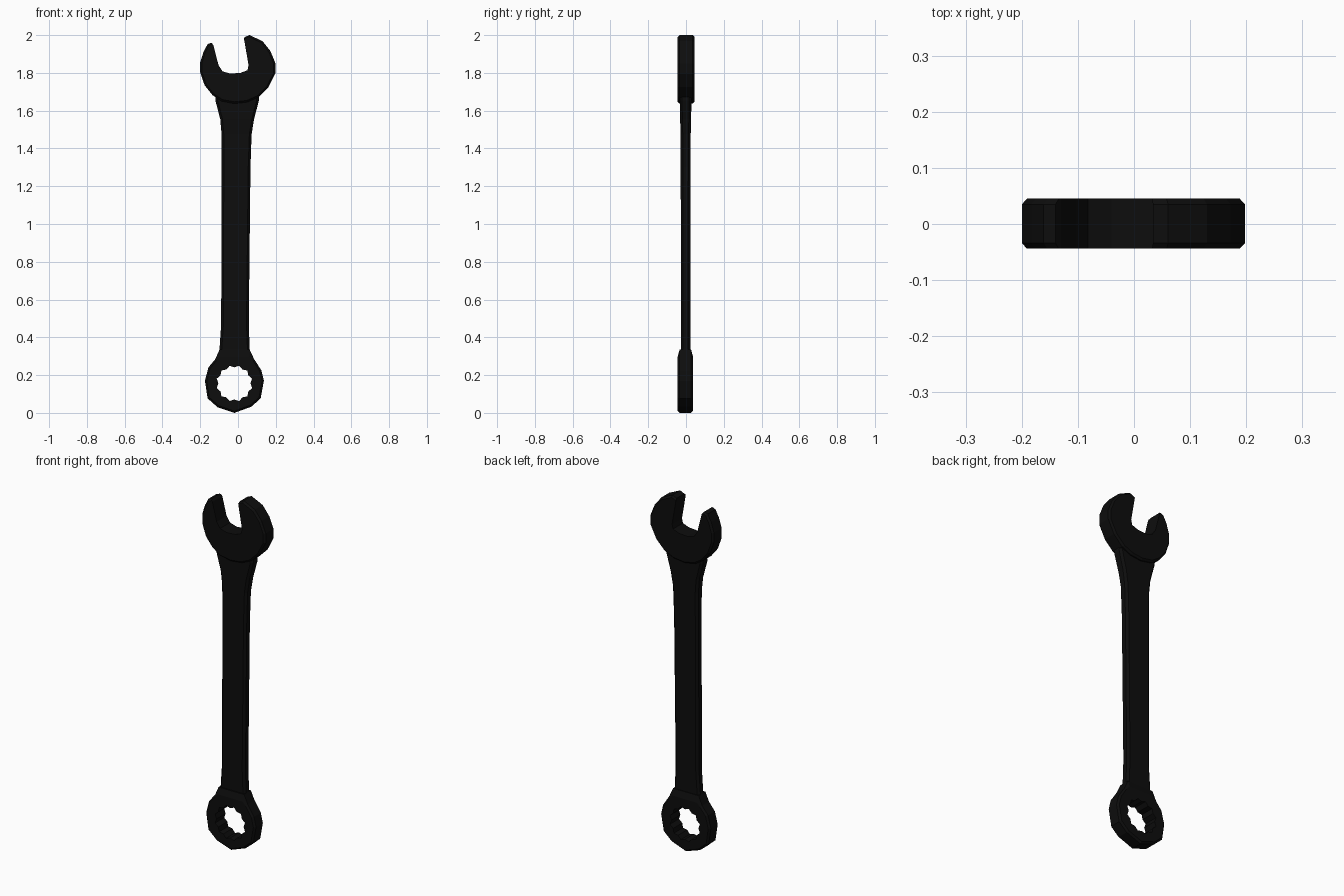
import bpy, bmesh, math
from mathutils import Vector

if "Cube" in bpy.data.objects:
    bpy.data.objects.remove(bpy.data.objects["Cube"])

steel = bpy.data.materials.new("black_steel")
steel.diffuse_color = (0.004, 0.004, 0.004, 1)
steel.use_nodes = True
steel.node_tree.nodes["Principled BSDF"].inputs["Base Color"].default_value = steel.diffuse_color


def finish(name, bm):
    bmesh.ops.recalc_face_normals(bm, faces=bm.faces[:])
    mesh = bpy.data.meshes.new(name)
    bm.to_mesh(mesh)
    bm.free()
    mesh.materials.append(steel)
    obj = bpy.data.objects.new(name, mesh)
    bpy.context.collection.objects.link(obj)
    return obj


def plate(name, loops, y0, y1, c=0.01):
    """Plate from (rim, cap) outline pairs; the cap outline is the chamfered one."""
    bm = bmesh.new()
    caps = ([], [])
    for rim, cap in loops:
        layers = [(cap, y0), (rim, y0 + c), (rim, y1 - c), (cap, y1)]
        rows = [[bm.verts.new((x, y, z)) for x, z in pts] for pts, y in layers]
        n = len(rim)
        for a, b in zip(rows, rows[1:]):
            for i in range(n):
                j = (i + 1) % n
                bm.faces.new((a[i], a[j], b[j], b[i]))
        for edges, row in zip(caps, (rows[0], rows[-1])):
            edges += [bm.edges.get((row[i], row[(i + 1) % n])) for i in range(n)]
    for edges in caps:
        bmesh.ops.triangle_fill(bm, edges=edges, use_beauty=True)
    return finish(name, bm)


def inset(points, centre, d):
    centre = Vector(centre)
    return [tuple(Vector(p) + (centre - Vector(p)).normalized() * d) for p in points]


# Open jaw: rounded outside, tilted mouth with straight walls
jaw_outer = [(.034, 1.989), (.061, 2.0), (.13, 1.968), (.172, 1.915), (.198, 1.851),
             (.198, 1.798), (.161, 1.724), (.108, 1.671), (.05, 1.645), (-.019, 1.637),
             (-.087, 1.65), (-.135, 1.682), (-.177, 1.735), (-.2, 1.803), (-.2, 1.856),
             (-.183, 1.91), (-.161, 1.952), (-.14, 1.96)]
mouth = [(-.13, 1.946), (-.103, 1.84), (-.082, 1.808), (-.04, 1.796),
         (.013, 1.8), (.05, 1.814), (.056, 1.841)]
plate("open_jaw", [(jaw_outer + mouth, inset(jaw_outer, (-.01, 1.78), .01) + mouth)],
      -.044, .045)

# Ring end: faceted collar with a neck sloping into the handle
collar = [(.137, .17), (.124, .225), (.085, .285), (-.12, .285), (-.157, .24), (-.175, .17),
          (-.161, .077), (-.108, .03), (-.019, 0), (.071, .033), (.12, .077)]
neck = [(.062, .335), (-.098, .335)]
rim = collar[:3] + neck + collar[3:]
collar_cap = inset(collar, (-.019, .156), .01)
cap = collar_cap[:3] + [(.06, .298), (-.095, .298)] + collar_cap[3:]

# Twelve-point socket hole
hole = []
for i in range(24):
    a = math.radians(15 * i)
    r = .097 if i % 2 else .085
    hole.append((-.019 + r * math.cos(a), .156 + r * math.sin(a)))
plate("ring_end", [(rim, cap), (hole, hole)], -.044, .037)

# Handle: lofted bar with chamfered edges (z, left, right, half thickness)
sections = [(.28, -.105, .07, .025), (.335, -.098, .062, .025), (.47, -.089, .057, .025),
            (1.3, -.087, .066, .026), (1.475, -.087, .072, .027), (1.555, -.094, .085, .029),
            (1.655, -.12, .111, .031), (1.7, -.115, .11, .031)]
bm = bmesh.new()
rows = []
for z, l, r, h in sections:
    c = .012
    outline = [(l, -h + c), (l + c, -h), (r - c, -h), (r, -h + c),
               (r, h - c), (r - c, h), (l + c, h), (l, h - c)]
    rows.append([bm.verts.new((x, y - .002, z)) for x, y in outline])
for a, b in zip(rows, rows[1:]):
    for i in range(8):
        j = (i + 1) % 8
        bm.faces.new((a[i], a[j], b[j], b[i]))
bm.faces.new(rows[0])
bm.faces.new(rows[-1])
finish("handle", bm)
